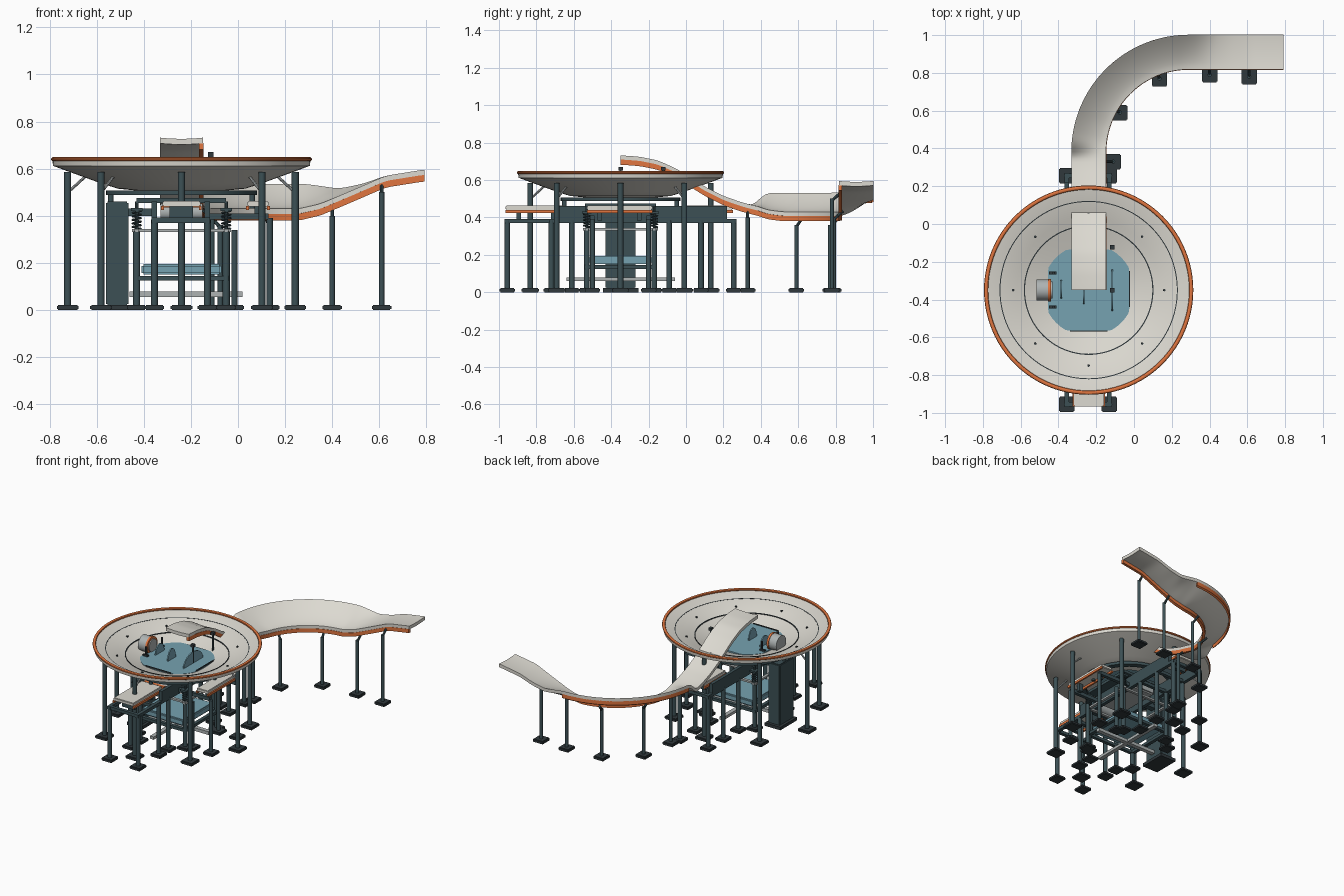
import bpy, bmesh, math
from mathutils import Vector

if "Cube" in bpy.data.objects:
    bpy.data.objects.remove(bpy.data.objects["Cube"])

CX, CY = -0.24, -0.35


def mat(name, c):
    m = bpy.data.materials.new(name)
    m.diffuse_color = (*c, 1)
    m.use_nodes = True
    m.node_tree.nodes["Principled BSDF"].inputs["Base Color"].default_value = m.diffuse_color
    return m


WHITE = mat("ivory", (0.72, 0.70, 0.64))
ORANGE = mat("orange", (0.75, 0.18, 0.05))
DARK = mat("dark_teal", (0.045, 0.08, 0.09))
FOOT = mat("foot_dark", (0.03, 0.04, 0.045))
BLUE = mat("blue", (0.18, 0.36, 0.44))
GREY = mat("steel", (0.42, 0.45, 0.45))


def finish(name, bm, m, smooth=True):
    bmesh.ops.recalc_face_normals(bm, faces=bm.faces)
    me = bpy.data.meshes.new(name)
    bm.to_mesh(me)
    bm.free()
    o = bpy.data.objects.new(name, me)
    bpy.context.collection.objects.link(o)
    me.materials.append(m)
    if smooth:
        bpy.context.view_layer.objects.active = o
        o.select_set(True)
        bpy.ops.object.shade_smooth_by_angle(angle=math.radians(35))
        o.select_set(False)


def box(name, x0, x1, y0, y1, z0, z1, m, bevel=0.0):
    bm = bmesh.new()
    bmesh.ops.create_cube(bm, size=1)
    for v in bm.verts:
        v.co = ((x0 + x1) / 2 + v.co.x * (x1 - x0), (y0 + y1) / 2 + v.co.y * (y1 - y0), (z0 + z1) / 2 + v.co.z * (z1 - z0))
    if bevel:
        bmesh.ops.bevel(bm, geom=bm.edges[:], offset=bevel, segments=2, affect='EDGES')
    finish(name, bm, m, False)


def rod(name, a, b, r, m, n=16):
    a, b = Vector(a), Vector(b)
    bm = bmesh.new()
    bmesh.ops.create_cone(bm, cap_ends=True, segments=n, radius1=r, radius2=r, depth=(b - a).length)
    q = Vector((0, 0, 1)).rotation_difference(b - a)
    for v in bm.verts:
        v.co = q @ v.co + (a + b) / 2
    finish(name, bm, m)


def skin(bm, rings, loop):
    c = len(rings[0])
    for i in range(len(rings) if loop else len(rings) - 1):
        a, b = rings[i], rings[(i + 1) % len(rings)]
        for j in range(c):
            bm.faces.new((a[j], a[(j + 1) % c], b[(j + 1) % c], b[j]))
    if not loop:
        bm.faces.new(rings[0])
        bm.faces.new(rings[-1])


def lathe(name, prof, m, n=96):
    # closed (r, z) profile spun round the bowl axis
    bm = bmesh.new()
    skin(bm, [[bm.verts.new((CX + r * math.cos(k * math.tau / n), CY + r * math.sin(k * math.tau / n), z))
               for r, z in prof] for k in range(n)], True)
    finish(name, bm, m)


def spring(x, y):
    bm = bmesh.new()
    rings = []
    for i in range(61):
        a = i * math.tau / 12
        rings.append([bm.verts.new((x + (0.018 + 0.004 * math.cos(t)) * math.cos(a), y + (0.018 + 0.004 * math.cos(t)) * math.sin(a),
                                    0.345 + 0.075 * i / 60 + 0.004 * math.sin(t))) for t in (k * math.tau / 6 for k in range(6))])
    skin(bm, rings, False)
    finish("spring", bm, DARK)


def leg(name, x, y, top, r=0.015, f=0.041):
    rod(name, (x, y, 0.015), (x, y, top), r, DARK)
    box(name + "_foot", x - f, x + f, y - f, y + f, 0, 0.022, FOOT, 0.005)


# bowl shell and rim
def bz(r):
    return 0.525 + (r - 0.22) / 0.32 * 0.105


lathe("bowl_shell", [(0.2, bz(0.2)), (0.38, bz(0.38) - 0.003), (0.542, 0.635), (0.548, 0.635), (0.545, 0.612), (0.5, 0.595),
                     (0.34, 0.537), (0.27, 0.515), (0.2, 0.508)], WHITE)
lathe("bowl_rim", [(0.543 + 0.011 * math.cos(a * math.tau / 10), 0.64 + 0.009 * math.sin(a * math.tau / 10)) for a in range(10)], ORANGE)
for r in (0.34, 0.47):
    lathe("bowl_seam", [(r - 0.003, bz(r) - 0.008), (r - 0.003, bz(r) + 0.001), (r + 0.003, bz(r) + 0.002), (r + 0.003, bz(r) - 0.008)], FOOT)
lathe("bowl_support_ring", [(0.28, 0.488), (0.28, 0.508), (0.32, 0.508), (0.32, 0.488)], DARK, 48)

# bowl legs, braces and bolts
for k in range(8):
    a = k * math.tau / 8
    c, s = math.cos(a), math.sin(a)
    leg("bowl_leg", CX + 0.483 * c, CY + 0.483 * s, 0.585, 0.015, 0.046)
    rod("bowl_brace", (CX + 0.47 * c, CY + 0.47 * s, 0.51), (CX + 0.41 * c, CY + 0.41 * s, 0.565), 0.006, GREY, 8)
    rod("bowl_bolt", (CX + 0.4 * c, CY + 0.4 * s, bz(0.4) - 0.01), (CX + 0.4 * c, CY + 0.4 * s, bz(0.4) + 0.005), 0.007, FOOT, 8)
    if k % 2 == 0:
        rod("ring_post", (CX + 0.3 * c, CY + 0.3 * s, 0.43), (CX + 0.3 * c, CY + 0.3 * s, 0.5), 0.012, DARK)

# blue floor plate
bm = bmesh.new()
ring = [(CX + max(-0.216, min(0.216, 0.244 * math.cos(k * math.tau / 48))),
         CY + max(-0.216, min(0.216, 0.244 * math.sin(k * math.tau / 48)))) for k in range(48)]
skin(bm, [[bm.verts.new((x, y, z)) for x, y in ring] for z in (0.522, 0.534)], False)
finish("floor_plate", bm, BLUE)

# thin upright fins with a rounded outline
for x, y, h, l in ((-0.385, -0.345, 0.07, 0.05), (-0.265, -0.38, 0.08, 0.045), (-0.115, -0.35, 0.085, 0.11)):
    bm = bmesh.new()
    skin(bm, [[bm.verts.new((x + d, y + l * math.cos(k * math.pi / 16), 0.53 + h * math.sin(k * math.pi / 16)))
               for k in range(17)] for d in (-0.004, 0.004)], False)
    finish("floor_fin", bm, BLUE)
box("plate_edge_bar", -0.027, -0.022, -0.44, -0.25, 0.53, 0.54, FOOT)
box("plate_front_bar", -0.34, -0.14, -0.57, -0.565, 0.53, 0.54, FOOT)
for y in (-0.122, -0.35):
    rod("bowl_sensor_post", (-0.115, y, 0.52), (-0.115, y, 0.665), 0.006, DARK, 8)
    box("bowl_sensor_head", -0.127, -0.103, y - 0.012, y + 0.012, 0.65, 0.67, FOOT)

# side drum with orange ring
rod("side_drum", (-0.515, CY, 0.575), (-0.455, CY, 0.575), 0.056, GREY, 32)
rod("side_drum_ring", (-0.455, CY, 0.575), (-0.44, CY, 0.575), 0.06, ORANGE, 32)
rod("side_drum_face", (-0.442, CY, 0.575), (-0.432, CY, 0.575), 0.045, GREY, 32)
for d in (-0.09, 0.09):
    rod("drum_bracket", (-0.425, CY + d, 0.525), (-0.425, CY + d, 0.6), 0.008, FOOT, 8)
    box("drum_bracket_foot", -0.45, -0.41, CY + d - 0.008, CY + d + 0.008, 0.53, 0.545, FOOT)

# curving slide: path position, right-hand side vector and edge heights
R, S1, S2, S3 = 0.53, 0.73, 0.73 + 0.53 * math.pi / 2, 2.065
ZI = [(0, .732), (.1, .725), (.2, .705), (.3, .66), (.45, .565), (.55, .515), (.65, .48), (.73, .46), (.8, .44), (.9, .43),
      (1.53, .43), (1.62, .45), (1.75, .505), (1.9, .57), (2.07, .597)]
ZO = ZI[:7] + [(.71, .465), (.77, .53), (1.56, .535), (1.7, .515), (1.8, .535), (1.9, .57), (2.07, .597)]


def key(t, s):
    for (a, p), (b, q) in zip(t, t[1:]):
        if s <= b:
            return p + (q - p) * (s - a) / (b - a)
    return t[-1][1]


def smooth_key(t, s):
    return sum(key(t, max(0, min(S3, s + d * 0.01))) for d in range(-2, 3)) / 5


def path(s):
    if s < S1:
        return Vector((CX, CY + s, 0)), Vector((1, 0, 0))
    if s < S2:
        a = math.pi - (s - S1) / R
        d = Vector((math.cos(a), math.sin(a), 0))
        return Vector((CX + R, CY + S1, 0)) + R * d, -d
    return Vector((CX + R + s - S2, CY + S1 + R, 0)), Vector((0, -1, 0))


def sweep(name, section, m, s0=0.0, s1=S3, n=110):
    bm = bmesh.new()
    rings = []
    for i in range(n + 1):
        s = s0 + (s1 - s0) * i / n
        p, side = path(s)
        zi, zo = smooth_key(ZI, s), smooth_key(ZO, s)
        rings.append([bm.verts.new(p + side * (0.092 - 0.184 * t) + Vector((0, 0, zi + (zo - zi) * max(t, 0) ** 1.3 + h)))
                      for t, h in section])
    skin(bm, rings, False)
    finish(name, bm, m)


# nearly flat trough with a barely dished floor
N = 10
sag = [(k / N, -0.005 * 4 * (k / N) * (1 - k / N)) for k in range(N + 1)]
sweep("slide_trough", sag + [(t, h - 0.024) for t, h in reversed(sag)], WHITE)
sweep("slide_inner_trim", [(-0.01, -0.022), (0.09, -0.022), (0.09, -0.05), (-0.01, -0.05)], ORANGE)
sweep("slide_outer_trim", [(0.94, -0.022), (1.0, -0.022), (1.0, -0.05), (0.94, -0.05)], ORANGE, 0.78, 1.56, 60)

# slide legs with arms reaching under the trough
for x, y, top, ax, ay in ((0.61, 0.78, 0.50, 0, 1), (0.40, 0.79, 0.40, 0, 1), (0.135, 0.77, 0.36, -0.3, 0.9),
                          (-0.075, 0.59, 0.36, -0.8, 0.6), (-0.11, 0.33, 0.40, -1, 0)):
    leg("slide_leg", x, y, top, 0.011)
    rod("slide_arm", (x, y, top - 0.01), (x + ax * 0.05, y + ay * 0.05, top + 0.035), 0.008, DARK, 8)

# conveyor rails, legs and cross bars
for x in (-0.355, -0.13):
    box("conveyor_rail", x - 0.012, x + 0.012, -0.97, 0.27, 0.37, 0.392, DARK)
    box("upper_rail", x - 0.012, x + 0.012, -0.70, 0.22, 0.385, 0.46, DARK)
    for y in (-0.955, -0.72, -0.61, -0.09, 0.08, 0.255):
        leg("conveyor_leg", x, y, 0.385)
for y in (-0.955, -0.77, -0.61, -0.09, 0.09, 0.255):
    box("conveyor_crossbar", -0.36, -0.125, y - 0.012, y + 0.012, 0.37, 0.392, DARK)

# outlet trays: front, back and right, with orange trim
for x0, x1, y0, y1 in ((-0.32, -0.16, -0.965, -0.64), (-0.32, -0.16, 0.0, 0.25), (0.04, 0.13, -0.53, -0.18)):
    box("outlet_tray", x0, x1, y0, y1, 0.44, 0.463, WHITE, 0.004)
    for xe in (x0, x1):
        box("outlet_tray_trim", xe - 0.006, xe + 0.006, y0, y1, 0.425, 0.441, ORANGE)
    for ye in (y0 + 0.07, y1 - 0.07):
        box("tray_bracket", x0 + 0.03, x1 - 0.03, ye - 0.012, ye + 0.012, 0.385, 0.44, DARK)
rod("front_roller", (-0.33, -0.58, 0.415), (-0.15, -0.58, 0.415), 0.037, GREY, 24)
box("front_roller_trim", -0.32, -0.16, -0.62, -0.6, 0.435, 0.45, ORANGE)
for y in (-0.5, -0.2):
    box("side_tray_arm", -0.14, 0.13, y - 0.012, y + 0.012, 0.385, 0.41, DARK)
    for x in (-0.015, 0.135):
        leg("side_tray_leg", x, y, 0.39 if x > 0 else 0.34, 0.013)
box("drive_housing", -0.33, -0.15, -0.52, -0.18, 0.39, 0.45, GREY, 0.01)
box("upper_deck", -0.43, -0.05, -0.54, -0.16, 0.455, 0.475, DARK)

# sprung lower frame with blue tray
for x in (-0.43, -0.05):
    for y in (-0.53, -0.17):
        leg("frame_leg", x, y, 0.335)
        rod("spring_pin", (x, y, 0.33), (x, y, 0.46), 0.007, DARK, 8)
        spring(x, y)
        box("spring_cap", x - 0.025, x + 0.025, y - 0.025, y + 0.025, 0.42, 0.432, DARK)
    box("frame_side_bar", x - 0.01, x + 0.01, -0.55, -0.15, 0.33, 0.343, GREY)
    box("tray_side_rail", x - 0.012, x + 0.012, -0.54, -0.16, 0.125, 0.145, DARK)
for y in (-0.53, -0.17):
    box("frame_cross_bar", -0.45, -0.03, y - 0.01, y + 0.01, 0.33, 0.343, GREY)
    box("tray_cross_rail", -0.44, -0.04, y - 0.012, y + 0.012, 0.125, 0.145, DARK)
box("lower_tray", -0.41, -0.07, -0.52, -0.18, 0.15, 0.195, BLUE, 0.008)
box("base_bar_x", -0.46, 0.02, -0.365, -0.335, 0.055, 0.078, GREY)
box("base_bar_y", -0.255, -0.225, -0.64, -0.06, 0.06, 0.08, GREY)

# control cabinet
box("cabinet", -0.56, -0.465, -0.43, -0.27, 0.02, 0.46, DARK, 0.006)
box("cabinet_base", -0.575, -0.45, -0.445, -0.255, 0, 0.022, FOOT)
box("cabinet_bracket", -0.5, -0.36, -0.37, -0.33, 0.40, 0.43, DARK)
